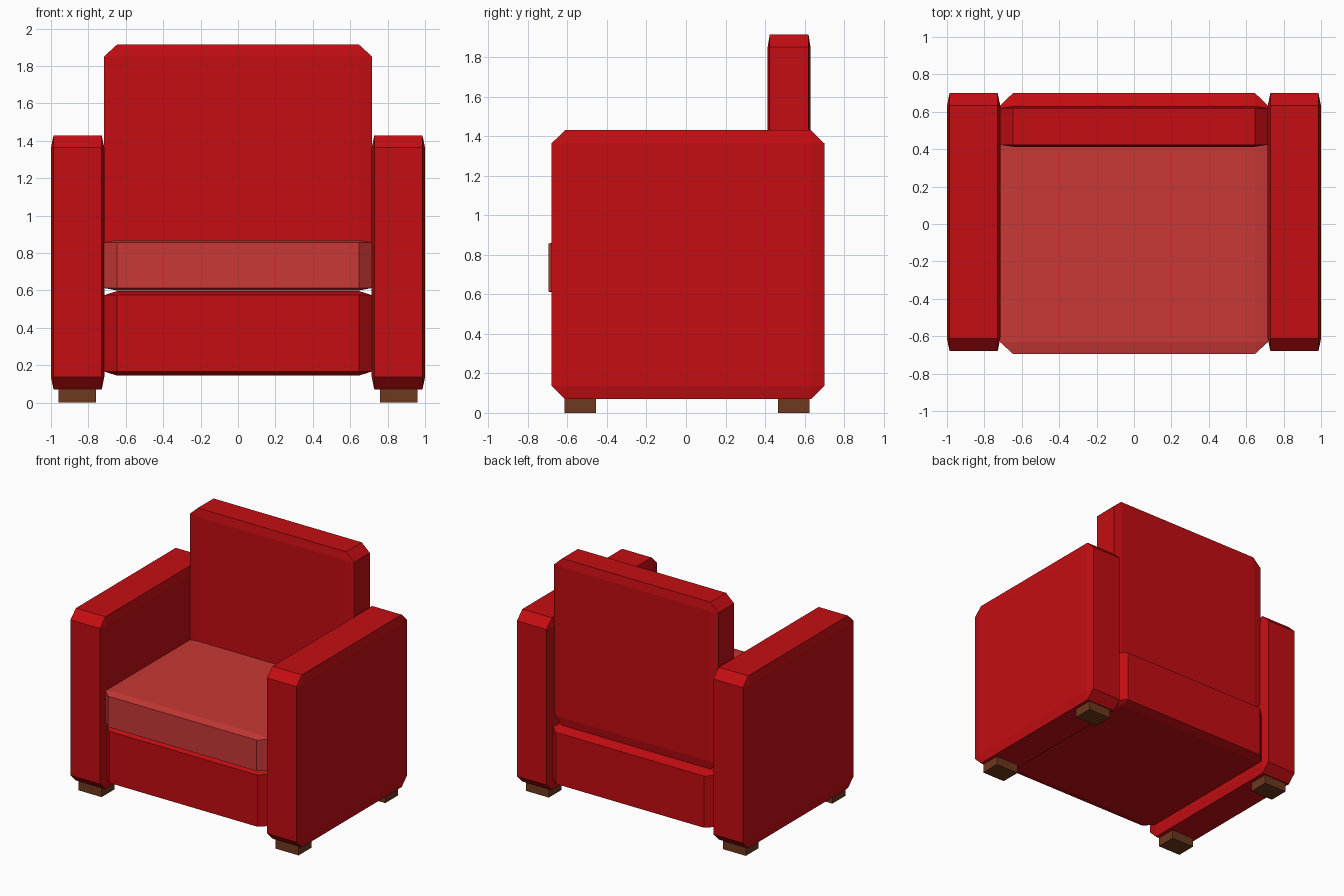
import bpy, bmesh

if "Cube" in bpy.data.objects:
    bpy.data.objects.remove(bpy.data.objects["Cube"])


def material(name, color):
    m = bpy.data.materials.new(name)
    m.diffuse_color = (*color, 1)
    m.use_nodes = True
    m.node_tree.nodes["Principled BSDF"].inputs["Base Color"].default_value = m.diffuse_color
    return m


RED = material("red_fabric", (0.55, 0.004, 0.006))
LIGHT = material("light_red_fabric", (0.58, 0.04, 0.036))
WOOD = material("brown_wood", (0.16, 0.04, 0.013))


def block(name, x, y, z, mat, bevel=0.049):
    """Unit cube, chamfered first, then stretched to fill the given ranges."""
    bm = bmesh.new()
    bmesh.ops.create_cube(bm, size=1)
    if bevel:
        bmesh.ops.bevel(bm, geom=bm.edges[:], offset=bevel, segments=1,
                        affect='EDGES')
    for v in bm.verts:
        for i, (lo, hi) in enumerate((x, y, z)):
            v.co[i] = (lo + hi) / 2 + v.co[i] * (hi - lo)
    me = bpy.data.meshes.new(name)
    bm.to_mesh(me)
    bm.free()
    me.materials.append(mat)
    ob = bpy.data.objects.new(name, me)
    bpy.context.collection.objects.link(ob)
    return ob


# Body between the arms
W = (-0.717, 0.717)
block("base", W, (-0.68, 0.70), (0.145, 0.597), RED)
block("seat_cushion", W, (-0.695, 0.62), (0.60, 0.87), LIGHT)
block("backrest", W, (0.413, 0.63), (0.60, 1.915), RED)

# Arms and feet on both sides
for side, s in (("left", -1), ("right", 1)):
    block(side + "_arm", sorted((s * 0.715, s * 1.0)), (-0.68, 0.70),
          (0.07, 1.43), RED)
    for end, y in (("front", (-0.615, -0.455)), ("back", (0.465, 0.625))):
        block(f"{end}_{side}_foot", sorted((s * 0.76, s * 0.96)), y,
              (0, 0.075), WOOD, bevel=0)
